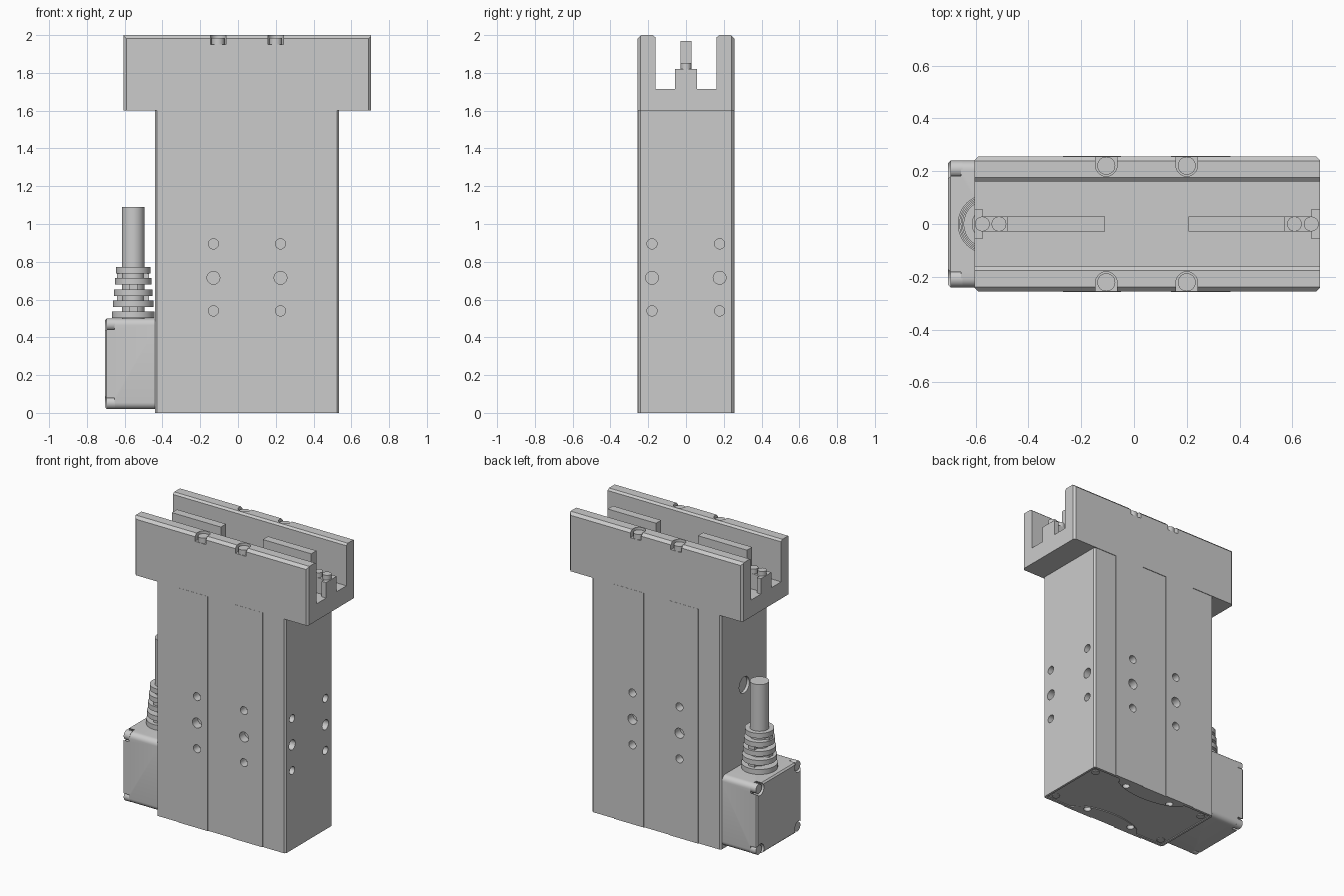
import bpy, bmesh, math

if "Cube" in bpy.data.objects:
    bpy.data.objects.remove(bpy.data.objects["Cube"])


def circle(a, b, r, n=32):
    return [(a + r * math.cos(2 * math.pi * i / n), b + r * math.sin(2 * math.pi * i / n)) for i in range(n)]


def rect(a0, a1, b0, b1):
    return [(a0, b0), (a1, b0), (a1, b1), (a0, b1)]


def round_rect(a0, a1, b0, b1, r, n=6):
    pts = []
    for k, (a, b) in enumerate([(a1 - r, b1 - r), (a0 + r, b1 - r), (a0 + r, b0 + r), (a1 - r, b0 + r)]):
        for i in range(n + 1):
            t = math.pi / 2 * (k + i / n)
            pts.append((a + r * math.cos(t), b + r * math.sin(t)))
    return pts


def make(name, parts, bevel=None):
    """Each part is (profile, axis, low, high): a profile extruded along an axis."""
    place = {'x': lambda p, t: (t, p[0], p[1]),
             'y': lambda p, t: (p[0], t, p[1]),
             'z': lambda p, t: (p[0], p[1], t)}
    bm = bmesh.new()
    for pts, axis, lo, hi in parts:
        a = [bm.verts.new(place[axis](p, lo)) for p in pts]
        b = [bm.verts.new(place[axis](p, hi)) for p in pts]
        bm.faces.new(a)
        bm.faces.new(b)
        for i in range(len(pts)):
            j = (i + 1) % len(pts)
            bm.faces.new((a[i], a[j], b[j], b[i]))
    bmesh.ops.recalc_face_normals(bm, faces=bm.faces)
    if bevel:
        test, width = bevel
        edges = [e for e in bm.edges if test(e.verts[0].co, e.verts[1].co)]
        bmesh.ops.bevel(bm, geom=edges, offset=width, segments=1, affect='EDGES', profile=0.5)
    mesh = bpy.data.meshes.new(name)
    bm.to_mesh(mesh)
    bm.free()
    ob = bpy.data.objects.new(name, mesh)
    bpy.context.collection.objects.link(ob)
    return ob


def cut(ob, parts):
    cutter = make("cutter", parts)
    cutter.hide_render = True
    mod = ob.modifiers.new("cut", 'BOOLEAN')
    mod.operation = 'DIFFERENCE'
    mod.solver = 'EXACT'
    mod.object = cutter
    bpy.context.view_layer.objects.active = ob
    bpy.ops.object.modifier_apply(modifier=mod.name)
    bpy.data.objects.remove(cutter)


# Body: chamfered section with two shallow pads on the front and back
W, P = 0.252, 0.257
front = [(-0.44, -W + 0.01), (-0.43, -W), (-0.27, -W), (-0.27, -P), (-0.05, -P), (-0.05, -W),
         (0.14, -W), (0.14, -P), (0.365, -P), (0.365, -W), (0.525, -W), (0.535, -W + 0.01)]
body = make("body", [(front + [(x, -y) for x, y in reversed(front)], 'z', 0, 1.6)])

# Mounting holes on the front, back and right, cable port on the left
holes = [(circle(-0.0, 1.03, 0.055), 'x', -0.5, -0.42)]
for z, r in ((0.895, 0.027), (0.715, 0.034), (0.54, 0.027)):
    for x in (-0.13, 0.225):
        holes += [(circle(x, z, r, 24), 'y', -0.3, -0.2), (circle(x, z, r, 24), 'y', 0.2, 0.3)]
    for y in (-0.18, 0.178):
        holes.append((circle(y, z, r, 24), 'x', 0.48, 0.6))
cut(body, holes)

# Underside: shallow panel with wavy edges, screws and bolt holes
edge = [(-0.425, 0.15), (-0.425, 0.235), (-0.27, 0.235)]
for i in range(17):
    t = i / 16
    edge.append((-0.22 + 0.54 * t, 0.235 - 0.10 * math.sin(math.pi * t) ** 0.5))
edge += [(0.37, 0.235), (0.52, 0.235), (0.52, 0.15)]
cut(body, [(edge + [(x, -y) for x, y in reversed(edge)], 'z', -0.1, 0.006)])
cut(body, [(circle(x, y, 0.024, 24), 'z', -0.1, 0.06) for x in (-0.13, 0.225) for y in (-0.19, 0.19)])
make("base_screws", [(circle(x, y, 0.026, 24), 'z', 0.001, 0.02) for x in (-0.385, 0.48) for y in (-0.195, 0.195)])

# Head: channel section running along x, with chamfered rims and ends
H = 0.256
half = [(H, 1.6), (H, 1.982), (H - 0.018, 2.0), (0.176, 2.0), (0.162, 1.988), (0.162, 1.715)]
head = make("head", [(half + [(-y, z) for y, z in reversed(half)], 'x', -0.605, 0.705)],
            (lambda a, b: abs(a.y) > 0.25 and abs(b.y) > 0.25 and abs(a.x - b.x) < 1e-4
             and abs(a.y - b.y) < 1e-4, 0.014))

# Screw notches in the two rims
notches, screws = [], []
for x in (-0.105, 0.2):
    for s in (-1, 1):
        arc = [(x + 0.041 * math.cos(math.pi * i / 14), s * (0.222 - 0.041 * math.sin(math.pi * i / 14)))
               for i in range(15)]
        notches.append((arc + [(x - 0.041, s * 0.3), (x + 0.041, s * 0.3)], 'z', 1.95, 2.1))
        screws.append((circle(x, s * 0.221, 0.034), 'z', 1.94, 1.985))
cut(head, notches)
make("rim_screws", screws)

# Guide rails with end stops and pins
for name, end, stop, step, inner, pins in (("left", -0.605, -0.575, -0.48, -0.11, (-0.575, -0.512)),
                                           ("right", 0.705, 0.672, 0.572, 0.207, (0.608, 0.672))):
    ridge = [(inner, 1.70), (inner, 1.97), (step, 1.97), (step, 1.82), (stop, 1.82), (stop, 1.70)]
    make(name + "_rail", [(ridge, 'y', -0.028, 0.028)])
    make(name + "_end_stop", [(rect(-0.057, 0.057, 1.70, 1.82), 'x', min(end, stop), max(end, stop))])
    make(name + "_pins", [(circle(x, 0, 0.028), 'z', 1.71, 1.852) for x in pins])

# Connector housing with screw pockets at its corners
housing = make("connector_housing", [(round_rect(-0.24, 0.24, 0.02, 0.5, 0.035), 'x', -0.705, -0.43)],
               (lambda a, b: a.x < -0.7 and b.x < -0.7, 0.01))
corners = [(y, z) for y in (-0.208, 0.208) for z in (0.052, 0.468)]
cut(housing, [(circle(y, z, 0.042), 'x', -0.8, -0.655) for y, z in corners])
make("connector_screws", [(circle(y, z, 0.032), 'x', -0.695, -0.65) for y, z in corners])

# Cable and ribbed strain relief
CX = -0.555
make("cable", [(circle(CX, 0, 0.06, 48), 'z', 0.49, 1.09)])
relief = []
for i in range(5):
    z0, r = 0.502 + 0.059 * i, 0.113 - 0.0055 * i
    relief.append((circle(CX, 0, r, 48), 'z', z0, z0 + 0.034))
    if i < 4:
        if i % 2:
            ribs = [rect(CX - 0.085, CX + 0.085, -0.022, 0.022)]
        else:
            ribs = [rect(CX - 0.022, CX + 0.022, -0.085, 0.085)]
        relief += [(rib, 'z', z0 + 0.03, z0 + 0.062) for rib in ribs]
make("strain_relief", relief)

# Smooth the round parts, keep hard edges
for ob in bpy.context.scene.objects:
    ob.select_set(True)
bpy.context.view_layer.objects.active = body
bpy.ops.object.shade_smooth_by_angle(angle=math.radians(30))
